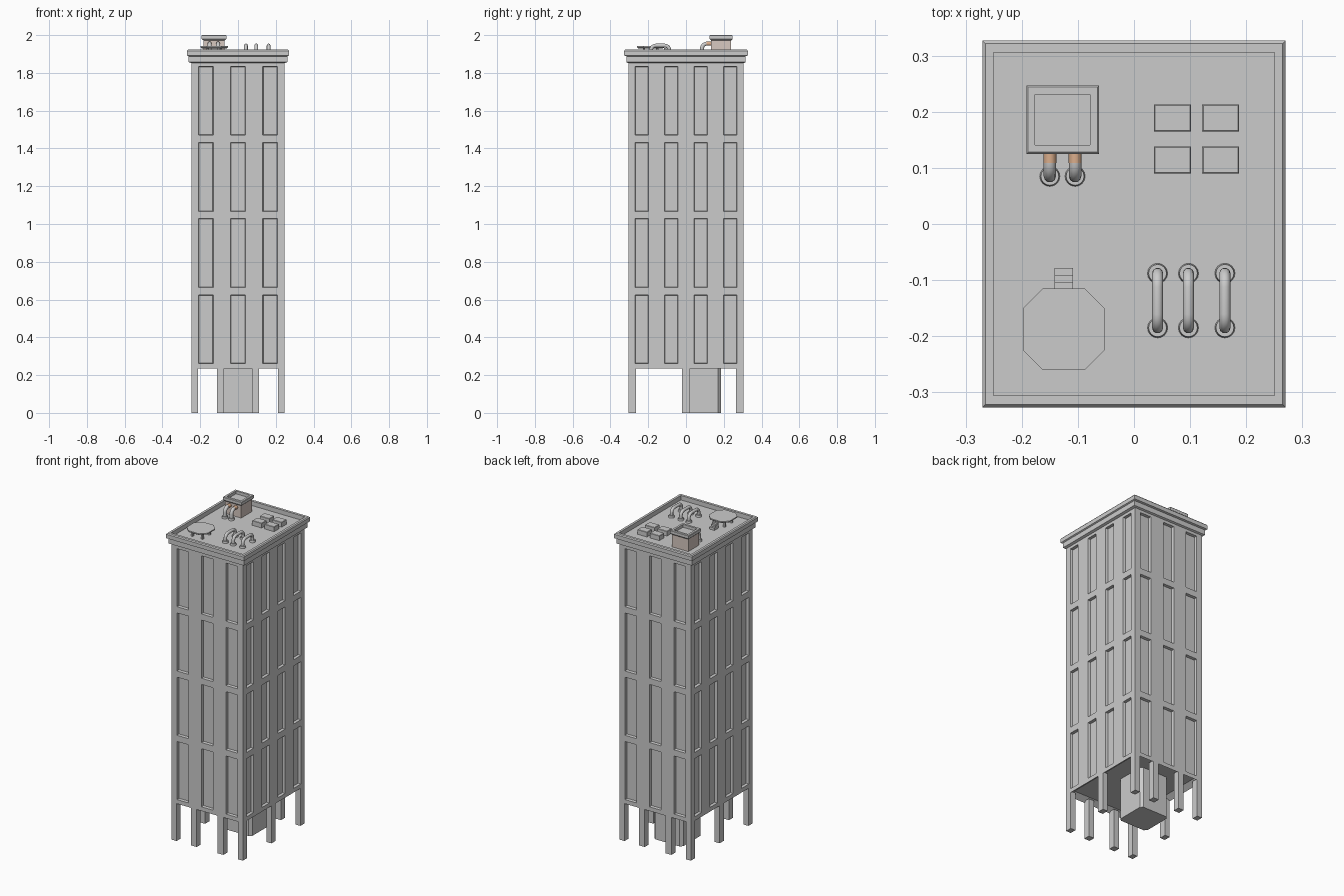
import bpy, bmesh
from math import sin, cos, pi

if "Cube" in bpy.data.objects:
    bpy.data.objects.remove(bpy.data.objects["Cube"])

HX, HY = 0.247, 0.305           # half size of the tower
Z0, Z1 = 0.235, 1.86            # bottom and top of the tower walls
ROOF = 1.895


def finish(bm, name, color=None, smooth=False):
    bmesh.ops.recalc_face_normals(bm, faces=bm.faces)
    me = bpy.data.meshes.new(name)
    bm.to_mesh(me)
    bm.free()
    ob = bpy.data.objects.new(name, me)
    bpy.context.collection.objects.link(ob)
    paint(ob, color)
    if smooth:
        bpy.ops.object.select_all(action='DESELECT')
        ob.select_set(True)
        bpy.context.view_layer.objects.active = ob
        bpy.ops.object.shade_smooth_by_angle()
    return ob


def paint(ob, color):
    if color:
        mat = bpy.data.materials.new(ob.name + "_paint")
        mat.diffuse_color = (*color, 1)
        mat.use_nodes = True
        mat.node_tree.nodes["Principled BSDF"].inputs["Base Color"].default_value = mat.diffuse_color
        ob.data.materials.append(mat)


def loft(name, rings, center=(0, 0), chamfer=0, color=None, smooth=False):
    """Stack of rectangles (half x, half y, z), optionally with cut corners, capped at both ends."""
    bm = bmesh.new()
    cx, cy = center
    loops = []
    for hx, hy, z in rings:
        pts = []
        for sx, sy in ((1, 1), (-1, 1), (-1, -1), (1, -1)):
            if chamfer:
                pair = [(sx * hx, sy * (hy - chamfer)), (sx * (hx - chamfer), sy * hy)]
                pts += pair if sx * sy > 0 else pair[::-1]
            else:
                pts.append((sx * hx, sy * hy))
        loops.append([bm.verts.new((cx + x, cy + y, z)) for x, y in pts])
    n = len(loops[0])
    for a, b in zip(loops, loops[1:]):
        for i in range(n):
            bm.faces.new((a[i], a[(i + 1) % n], b[(i + 1) % n], b[i]))
    bm.faces.new(loops[0][::-1])
    bm.faces.new(loops[-1])
    return finish(bm, name, color, smooth)


def box(name, x, y, z, color=None):
    hx, hy = (x[1] - x[0]) / 2, (y[1] - y[0]) / 2
    return loft(name, [(hx, hy, z[0]), (hx, hy, z[1])],
                ((x[0] + x[1]) / 2, (y[0] + y[1]) / 2), color=color)


def pipe(name, pts, r, color=None):
    cu = bpy.data.curves.new(name, 'CURVE')
    cu.dimensions = '3D'
    cu.bevel_depth, cu.bevel_resolution, cu.use_fill_caps = r, 3, True
    sp = cu.splines.new('POLY')
    sp.points.add(len(pts) - 1)
    for p, co in zip(sp.points, pts):
        p.co = (*co, 1)
    ob = bpy.data.objects.new(name, cu)
    bpy.context.collection.objects.link(ob)
    paint(ob, color)


def flange(name, x, y):
    bm = bmesh.new()
    bmesh.ops.create_cone(bm, cap_ends=True, segments=16, radius1=0.018, radius2=0.016, depth=0.012)
    bmesh.ops.translate(bm, verts=bm.verts, vec=(x, y, ROOF + 0.006))
    finish(bm, name, smooth=True)


def bend(x, y, z, r, a0, a1, n=6):
    return [(x, y + r * cos(a0 + (a1 - a0) * i / n), z + r * sin(a0 + (a1 - a0) * i / n))
            for i in range(n + 1)]


# Tower walls with inset window bays
def cuts(lo, hi, centers, half):
    return [lo] + [c + s * half for c in centers for s in (-1, 1)] + [hi]


bm = bmesh.new()
zs = cuts(Z0, Z1, [0.443 + 0.403 * i for i in range(4)], 0.182)
xs = cuts(-HX, HX, [-0.17, 0, 0.17], 0.039)
ys = cuts(-HY, HY, [-0.234, -0.078, 0.078, 0.234], 0.035)
windows = []
for us, place in ((xs, lambda u, z, s: (u, s * HY, z)), (ys, lambda u, z, s: (s * HX, u, z))):
    for s in (-1, 1):
        grid = [[bm.verts.new(place(u, z, s)) for u in us] for z in zs]
        for j in range(len(zs) - 1):
            for i in range(len(us) - 1):
                f = bm.faces.new((grid[j][i], grid[j][i + 1], grid[j + 1][i + 1], grid[j + 1][i]))
                if i % 2 and j % 2:
                    windows.append(f)
bmesh.ops.remove_doubles(bm, verts=bm.verts, dist=1e-5)
caps = bmesh.ops.holes_fill(bm, edges=[e for e in bm.edges if e.is_boundary], sides=0)['faces']
bmesh.ops.recalc_face_normals(bm, faces=bm.faces)
bmesh.ops.inset_individual(bm, faces=windows, thickness=0.004, depth=-0.016)
# Recessed underside
under = [f for f in caps if f.normal.z < 0]
bmesh.ops.inset_individual(bm, faces=under, thickness=0.033, depth=-0.025)
finish(bm, "tower_walls")

# Cornice, parapet and roof deck
loft("cornice_and_roof", [(HX, HY, 1.852), (0.262, 0.316, 1.857), (0.262, 0.316, 1.888),
                          (0.27, 0.327, 1.892), (0.27, 0.327, 1.917), (0.265, 0.322, 1.923),
                          (0.25, 0.306, 1.923), (0.25, 0.306, ROOF)])

# Ground-level legs and lift core
for s in (-1, 1):
    side = "right" if s > 0 else "left"
    for t in (-1, 1):
        end = "back" if t > 0 else "front"
        y = sorted((t * HY, t * (HY - 0.04)))
        box(f"corner_leg_{end}_{side}", sorted((s * HX, s * (HX - 0.034))), y, (0, Z0 + 0.01))
        box(f"inner_leg_{end}_{side}", sorted((s * 0.073, s * 0.112)), y, (0, Z0 + 0.01))
    box(f"middle_leg_{side}", sorted((s * HX, s * (HX - 0.034))), (-0.022, 0.02), (0, Z0 + 0.01))
loft("lift_core", [(0.1, 0.1, 0), (0.1, 0.1, 0.27)], (0, 0.085), chamfer=0.015, smooth=True)

# Rooftop plant housing with an open flared cap
C = (-0.127, 0.186)
loft("plant_housing", [(0.056, 0.053, ROOF), (0.056, 0.053, 1.978)], C, color=(0.68, 0.58, 0.53))
loft("plant_cap", [(0.056, 0.053, 1.972), (0.065, 0.061, 1.98), (0.065, 0.061, 1.997),
                   (0.062, 0.058, 2.0), (0.049, 0.045, 2.0), (0.049, 0.045, 1.982)], C)

# Two elbow pipes from the housing to the deck
for i, x in enumerate((-0.15, -0.105)):
    arc = bend(x, 0.111, 1.929, 0.026, pi / 2, pi)
    pipe(f"elbow_pipe_{i}", arc + [(x, 0.085, ROOF)], 0.011)
    pipe(f"copper_sleeve_{i}", [(x, 0.135, 1.955), (x, 0.109, 1.955)], 0.0115, (0.7, 0.42, 0.26))
    flange(f"elbow_flange_{i}", x, 0.085)

# Three arched pipes
for i, x in enumerate((0.042, 0.097, 0.162)):
    pts = ([(x, -0.088, ROOF)] + bend(x, -0.113, 1.92, 0.025, 0, pi / 2)
           + bend(x, -0.16, 1.92, 0.025, pi / 2, pi) + [(x, -0.185, ROOF)])
    pipe(f"arch_pipe_{i}", pts, 0.01)
    for y in (-0.088, -0.185):
        flange(f"arch_flange_{i}", x, y)

# Four roof vent boxes
for x in (0.0685, 0.1545):
    for y in (0.114, 0.189):
        loft("vent_box", [(0.033, 0.024, ROOF), (0.033, 0.024, 1.923), (0.031, 0.022, 1.925)], (x, y))

# Octagonal landing pad on posts, with steps
P = (-0.1255, -0.1875)
loft("landing_pad", [(0.066, 0.066, 1.93), (0.0725, 0.0725, 1.935), (0.0725, 0.0725, 1.942)],
     P, chamfer=0.035)
for sx in (-1, 1):
    for sy in (-1, 1):
        px, py = P[0] + sx * 0.035, P[1] + sy * 0.035
        box("pad_post", (px - 0.006, px + 0.006), (py - 0.006, py + 0.006), (ROOF, 1.932))
for i in range(3):
    y = -0.117 + 0.013 * i
    box(f"pad_step_{i}", (-0.142, -0.109), (y, y + 0.013), (ROOF, 1.932 - 0.011 * i))
